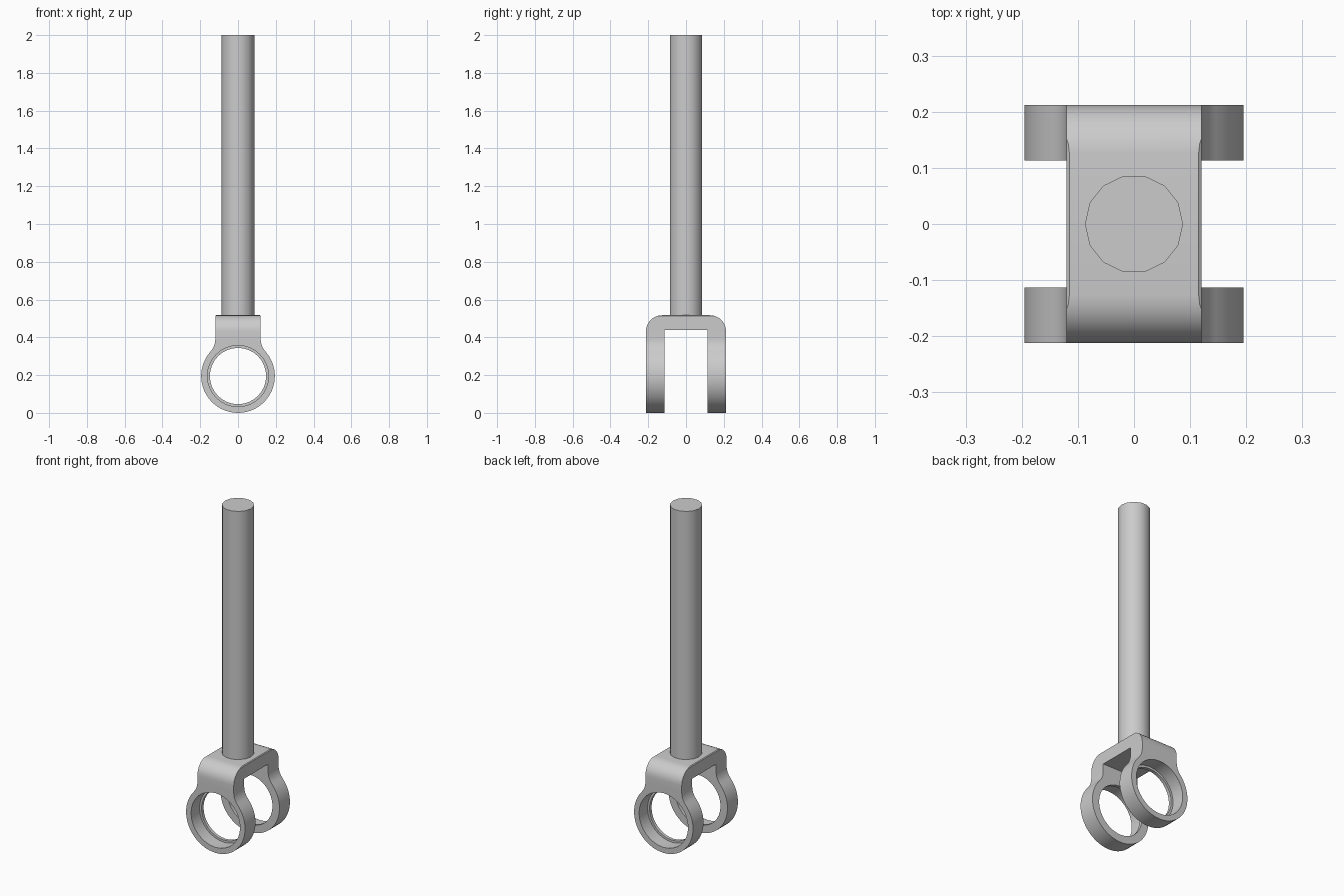
import bpy, bmesh
from math import sin, cos, pi, atan2, sqrt, radians
from mathutils import Vector

if "Cube" in bpy.data.objects:
    bpy.data.objects.remove(bpy.data.objects["Cube"], do_unlink=True)

grey = bpy.data.materials.new("plain grey metal")
grey.use_nodes = True
colour = (0.6, 0.6, 0.6, 1)
grey.diffuse_color = colour
grey.node_tree.nodes["Principled BSDF"].inputs["Base Color"].default_value = colour

RING = 0.195            # ring radius and height of its centre
NECK = 0.12             # half width of the neck
TOP, UNDER = 0.517, 0.438
INNER, OUTER = 0.113, 0.212


def arc(cx, cz, r, start, end, n):
    return [(cx + r * cos(start + (end - start) * i / n),
             cz + r * sin(start + (end - start) * i / n)) for i in range(n + 1)]


def prism(name, outline, axis, low, high):
    """Extrude a closed 2D outline along x, y or z."""
    def place(p, t):
        return {"x": (t, p[0], p[1]), "y": (p[0], t, p[1]), "z": (p[0], p[1], t)}[axis]
    bm = bmesh.new()
    face = bm.faces.new([bm.verts.new(place(p, low)) for p in outline])
    moved = bmesh.ops.extrude_face_region(bm, geom=[face])["geom"]
    shift = Vector(place((0, 0), high - low))
    bmesh.ops.translate(bm, vec=shift, verts=[v for v in moved if isinstance(v, bmesh.types.BMVert)])
    bmesh.ops.recalc_face_normals(bm, faces=bm.faces)
    mesh = bpy.data.meshes.new(name)
    bm.to_mesh(mesh)
    bm.free()
    mesh.materials.append(grey)
    obj = bpy.data.objects.new(name, mesh)
    bpy.context.collection.objects.link(obj)
    return obj


def select(obj):
    bpy.ops.object.select_all(action="DESELECT")
    obj.select_set(True)
    bpy.context.view_layer.objects.active = obj


def combine(obj, cutter, operation):
    select(obj)
    mod = obj.modifiers.new("cut", "BOOLEAN")
    mod.object, mod.operation, mod.solver = cutter, operation, "EXACT"
    bpy.ops.object.modifier_apply(modifier=mod.name)
    bpy.data.objects.remove(cutter, do_unlink=True)


def smooth(obj):
    select(obj)
    bpy.ops.object.shade_smooth_by_angle(angle=radians(32))


# Front outline: ring blended by fillets into the neck, with chamfered top corners
fillet = 0.1
fx = NECK + fillet
fz = RING + sqrt((RING + fillet) ** 2 - fx ** 2)
touch = atan2(fz - RING, fx)
half = arc(0, RING, RING, -pi / 2, touch, 20)
half += arc(fx, fz, fillet, touch + pi, pi, 6)[1:]
half += [(NECK, TOP - 0.004), (NECK - 0.018, TOP + 0.011)]
outline = half + [(-x, z) for x, z in reversed(half[1:])]
fork = prism("fork", outline, "y", -0.3, 0.3)

# Side outline: two legs under a bridge with rounded shoulders
bend = 0.085
side = [(INNER, UNDER), (INNER, -0.05), (OUTER, -0.05)]
side += arc(OUTER - bend, TOP - bend, bend, 0, pi / 2, 8)
side += [(-y, z) for y, z in reversed(side)]
combine(fork, prism("side_cutter", side, "x", -0.3, 0.3), "INTERSECT")

# Through bore, with a wider counterbore on each outer face
bore = arc(0, RING, 0.149, 0, 2 * pi, 32)[:-1]
combine(fork, prism("bore_cutter", bore, "y", -0.3, 0.3), "DIFFERENCE")
wide = arc(0, RING, 0.162, 0, 2 * pi, 32)[:-1]
for s in (-1, 1):
    combine(fork, prism("counterbore_cutter", wide, "y", s * (OUTER - 0.08), s * 0.3), "DIFFERENCE")
smooth(fork)

# Shaft standing on the bridge
shaft = prism("shaft", arc(0, 0, 0.0875, 0, 2 * pi, 14)[:-1], "z", TOP - 0.02, 2.0)
smooth(shaft)
